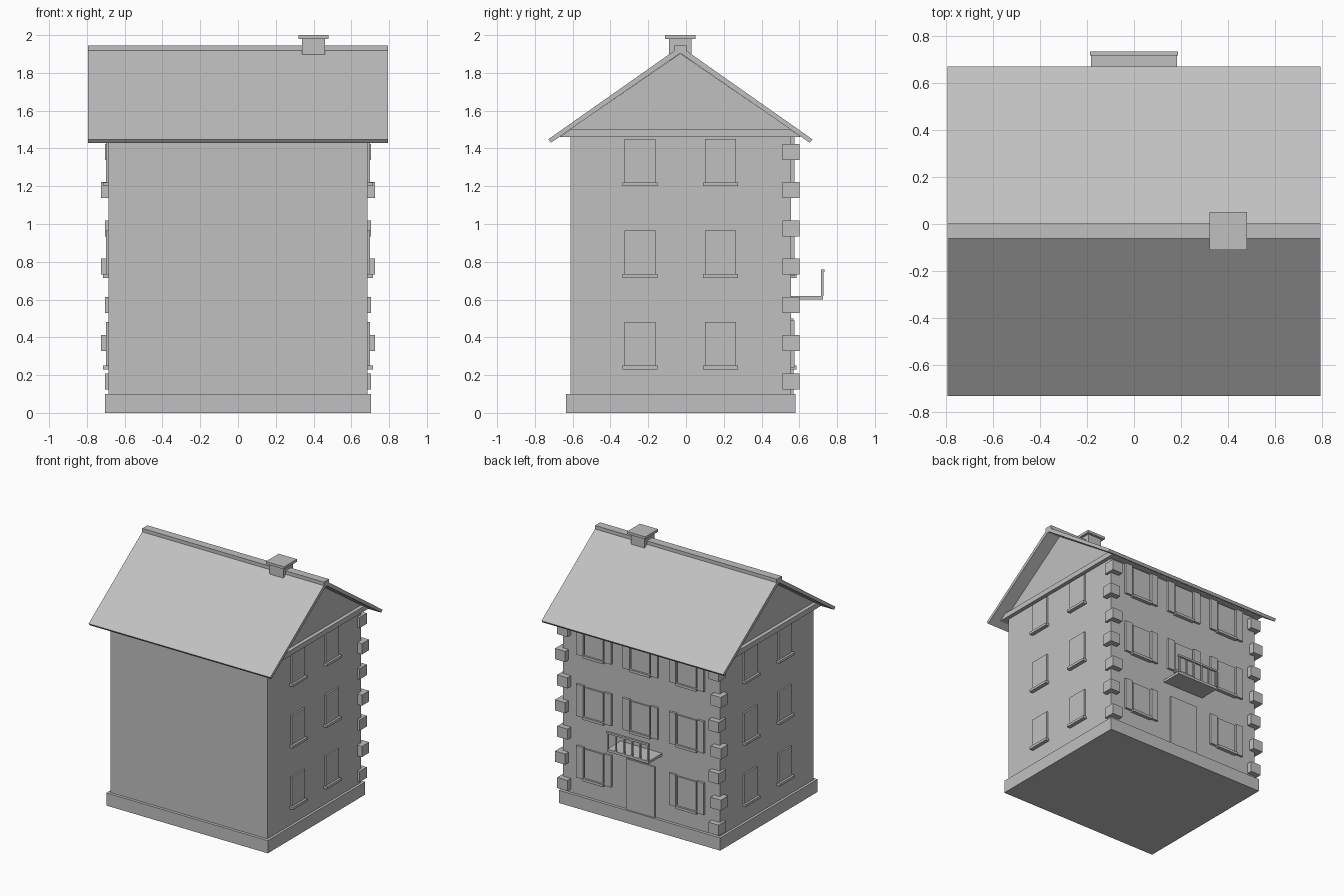
import bpy
import bmesh

cube = bpy.data.objects.get("Cube")
if cube:
    bpy.data.objects.remove(cube, do_unlink=True)

# One plain grey for the whole building
grey = bpy.data.materials.new("plain_grey")
grey.use_nodes = True
colour = (0.53, 0.53, 0.53, 1)
grey.diffuse_color = colour
grey.node_tree.nodes["Principled BSDF"].inputs["Base Color"].default_value = colour


def finish(name, bm):
    bmesh.ops.recalc_face_normals(bm, faces=bm.faces)
    mesh = bpy.data.meshes.new(name)
    bm.to_mesh(mesh)
    bm.free()
    mesh.materials.append(grey)
    obj = bpy.data.objects.new(name, mesh)
    bpy.context.collection.objects.link(obj)
    return obj


def box(name, x, y, z):
    """Box from three (low, high) ranges."""
    bm = bmesh.new()
    bmesh.ops.create_cube(bm, size=1)
    for v in bm.verts:
        v.co = [r[0] + (c + 0.5) * (r[1] - r[0]) for c, r in zip(v.co, (x, y, z))]
    return finish(name, bm)


def prism(name, profile, half):
    """Extrude a (y, z) profile along x."""
    bm = bmesh.new()
    face = bm.faces.new([bm.verts.new((-half, y, z)) for y, z in profile])
    out = bmesh.ops.extrude_face_region(bm, geom=[face])
    moved = [g for g in out["geom"] if isinstance(g, bmesh.types.BMVert)]
    bmesh.ops.translate(bm, verts=moved, vec=(2 * half, 0, 0))
    return finish(name, bm)


RIDGE = -0.03
SIDE, BACK = 0.685, 0.557
FLOORS = (0.25, 0.735, 1.22)
HEIGHT = 0.23


def spread(half):
    return (-half, half)


def around(centre, half):
    return (centre - half, centre + half)


# Main masses
box("plinth", spread(0.705), (-0.635, 0.58), (0, 0.1))
box("walls", spread(SIDE), (-0.612, BACK), (0.1, 1.46))
prism("gable_walls", [(RIDGE - 0.585, 1.5), (RIDGE + 0.585, 1.5), (RIDGE, 1.903)], SIDE)
prism("eaves_band", [(RIDGE - 0.64, 1.46), (RIDGE + 0.64, 1.46),
                     (RIDGE + 0.582, 1.5), (RIDGE - 0.582, 1.5)], 0.715)

# Roof slopes, ridge and chimney
for label, s in (("front", -1), ("back", 1)):
    slope = [(0, 1.905), (0.685, 1.43), (0.7, 1.448), (0, 1.94)]
    prism(label + "_roof_slope", [(RIDGE + s * y, z) for y, z in slope], 0.793)
box("ridge_cap", spread(0.793), around(RIDGE, 0.032), (1.9, 1.945))
box("chimney", around(0.4, 0.06), around(RIDGE, 0.06), (1.85, 1.98))
box("chimney_cap", around(0.4, 0.08), around(RIDGE, 0.08), (1.98, 2.0))

# Windows with sills on both side walls
for label, s in (("left", 1), ("right", -1)):
    for z in FLOORS:
        for y in (-0.243, 0.183):
            out = [sorted((s * (SIDE - 0.01), s * (SIDE + d))) for d in (0.013, 0.03)]
            box(label + "_window", out[0], around(y, 0.082), (z, z + HEIGHT))
            box(label + "_sill", out[1], around(y, 0.092), (z - 0.02, z))

# Shuttered windows on the back wall, leaving the doorway free
for row, z in enumerate(FLOORS):
    for x in (-0.405, 0, 0.405):
        if row == 0 and x == 0:
            continue
        box("back_window", around(x, 0.08), (BACK - 0.01, BACK + 0.013), (z, z + HEIGHT))
        box("back_sill", around(x, 0.09), (BACK - 0.01, BACK + 0.028), (z - 0.02, z))
        for s in (-1, 1):
            box("shutter", around(x + s * 0.122, 0.03),
                (BACK - 0.01, BACK + 0.018), (z - 0.01, z + HEIGHT + 0.01))

# Door and balcony
box("door", spread(0.125), (BACK - 0.01, BACK + 0.012), (0.1, 0.5))
box("balcony_floor", spread(0.182), (BACK - 0.01, 0.725), (0.6, 0.62))
box("balcony_rail", spread(0.187), (0.716, 0.732), (0.745, 0.76))
for i in range(6):
    box("baluster", around(-0.175 + i * 0.07, 0.006), (0.716, 0.728), (0.62, 0.75))

# Corner stones stepping in and out up the back corners
for i in range(7):
    edge = 0.725 if i % 2 else 0.705
    for s in (-1, 1):
        box("corner_stone", sorted((s * (edge - 0.09), s * edge)),
            (0.51, 0.6), around(0.167 + i * 0.2025, 0.042))
